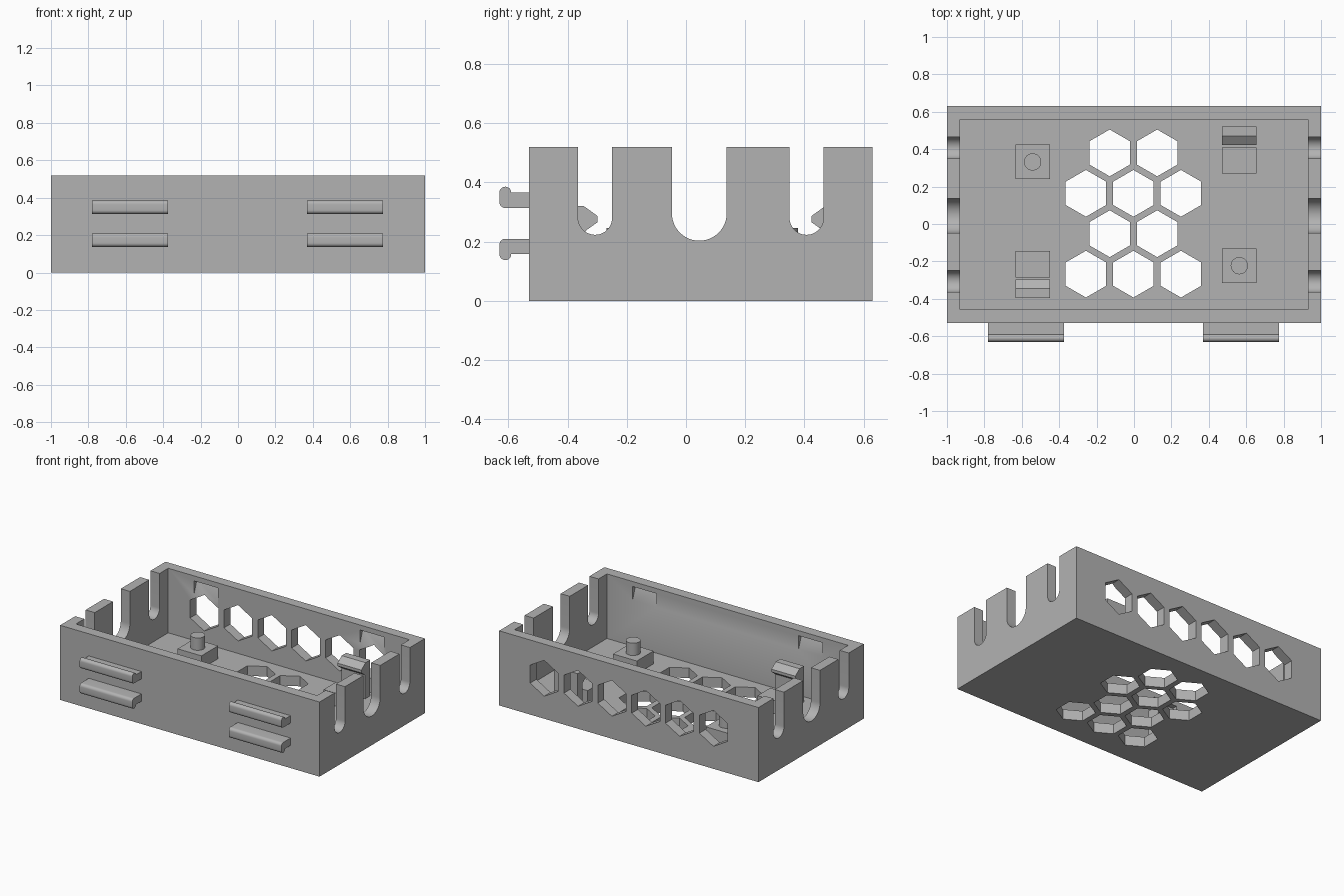
import bpy, math
from mathutils import Vector

cube = bpy.data.objects.get("Cube")
if cube:
    bpy.data.objects.remove(cube, do_unlink=True)

grey = bpy.data.materials.new("matte grey")
grey.use_nodes = True
COLOR = (0.45, 0.45, 0.45, 1)
grey.diffuse_color = COLOR
grey.node_tree.nodes["Principled BSDF"].inputs["Base Color"].default_value = COLOR

AXES = {"x": Vector((1, 0, 0)), "y": Vector((0, 1, 0)), "z": Vector((0, 0, 1))}
PLANES = {"x": "yz", "y": "xz", "z": "xy"}


def prism(name, profile, axis, start, end):
    """Extrude a closed 2D profile along an axis."""
    u, v = (AXES[a] for a in PLANES[axis])
    n = len(profile)
    verts = [u * a + v * b + AXES[axis] * d for d in (start, end) for a, b in profile]
    faces = [tuple(range(n)), tuple(range(n, 2 * n))]
    faces += [(i, (i + 1) % n, n + (i + 1) % n, n + i) for i in range(n)]
    mesh = bpy.data.meshes.new(name)
    mesh.from_pydata(verts, [], faces)
    obj = bpy.data.objects.new(name, mesh)
    bpy.context.collection.objects.link(obj)
    mesh.materials.append(grey)
    bpy.ops.object.select_all(action="DESELECT")
    obj.select_set(True)
    bpy.context.view_layer.objects.active = obj
    bpy.ops.object.mode_set(mode="EDIT")
    bpy.ops.mesh.select_all(action="SELECT")
    bpy.ops.mesh.normals_make_consistent(inside=False)
    bpy.ops.object.mode_set(mode="OBJECT")
    return obj


def arc(cu, cv, r, a0, a1, steps):
    angles = [math.radians(a0 + (a1 - a0) * i / steps) for i in range(steps + 1)]
    return [(cu + r * math.cos(a), cv + r * math.sin(a)) for a in angles]


def rect(u0, u1, v0, v1):
    return [(u0, v0), (u1, v0), (u1, v1), (u0, v1)]


def hexagon(u, v):
    return arc(u, v, 0.125, 30, 330, 5)


def cut(target, cutter):
    mod = target.modifiers.new("cut", "BOOLEAN")
    mod.operation, mod.solver, mod.object = "DIFFERENCE", "EXACT", cutter
    bpy.context.view_layer.objects.active = target
    bpy.ops.object.modifier_apply(modifier=mod.name)
    bpy.data.objects.remove(cutter, do_unlink=True)


def smooth(obj):
    bpy.ops.object.select_all(action="DESELECT")
    obj.select_set(True)
    bpy.context.view_layer.objects.active = obj
    bpy.ops.object.shade_smooth_by_angle(angle=math.radians(30))


# Open tray with thick walls
FLOOR = 0.07
tray = prism("tray", rect(-1, 1, -0.53, 0.63), "z", 0, 0.52)
cut(tray, prism("cavity", rect(-0.93, 0.93, -0.457, 0.56), "z", FLOOR, 0.7))

# Round-bottomed cable slots through both end walls
for y, r, bottom in ((-0.307, 0.0575, 0.223), (0.045, 0.0925, 0.203), (0.407, 0.0575, 0.223)):
    slot = arc(y, bottom + r, r, 180, 360, 24) + [(y + r, 0.7), (y - r, 0.7)]
    cut(tray, prism("slot", slot, "x", -1.2, 1.2))

# Honeycomb vents in the floor
for row in range(4):
    count = 2 + row % 2
    for i in range(count):
        x = (i - (count - 1) / 2) * 0.254 - 0.003
        cut(tray, prism("floor_vent", hexagon(x, 0.38 - 0.216 * row), "z", -0.1, 0.2))

# Row of vents in the back wall
for i in range(6):
    cut(tray, prism("wall_vent", hexagon((i - 2.5) * 0.261, 0.282), "y", 0.5, 0.8))

# Wedge-shaped catch recesses inside the long walls
for x in (-0.64, 0.64):
    for wall, out in ((0.56, 1), (-0.457, -1)):
        wedge = [(wall - out * 0.02, 0.485), (wall + out * 0.035, 0.485),
                 (wall, 0.39), (wall - out * 0.02, 0.39)]
        cut(tray, prism("recess", wedge, "x", x - 0.092, x + 0.092))
smooth(tray)

# Hooked rails on the front, mirrored about their middle height
MID = 0.2615
rail = ([(-0.52, 0.052), (-0.61, 0.052)] + arc(-0.61, 0.072, 0.02, 270, 180, 6)[1:]
        + arc(-0.61, 0.104, 0.02, 180, 0, 12) + [(-0.584, 0.104), (-0.52, 0.104)])
for side, x in (("right", -0.577), ("left", 0.573)):
    for level, sign in (("upper", 1), ("lower", -1)):
        profile = [(y, MID + sign * z) for y, z in rail]
        smooth(prism(f"{side}_{level}_rail", profile, "x", x - 0.203, x + 0.203))

# Board mounts: each side has a pin on a block, and a snap clip with a rest
REST = 0.16
for side, x, pin_y, clip_y, d in (("right", -0.542, 0.332, -0.395, 1),
                                  ("left", 0.563, -0.223, 0.52, -1)):
    x0, x1 = x - 0.092, x + 0.092
    prism(f"{side}_pin_block", rect(x0, x1, pin_y - 0.092, pin_y + 0.092), "z", FLOOR - 0.01, REST)
    smooth(prism(f"{side}_pin", arc(x, pin_y, 0.046, 0, 348.75, 31), "z", REST - 0.01, 0.246))
    prism(f"{side}_clip_rest", rect(clip_y + d * 0.11, clip_y + d * 0.25, FLOOR - 0.01, REST),
          "x", x0, x1)
    clip = [(0, FLOOR - 0.01), (0, 0.32), (0.05, 0.32), (0.097, 0.286),
            (0.097, 0.266), (0.055, 0.236), (0.055, FLOOR - 0.01)]
    prism(f"{side}_clip", [(clip_y + d * y, z) for y, z in clip], "x", x0, x1)
